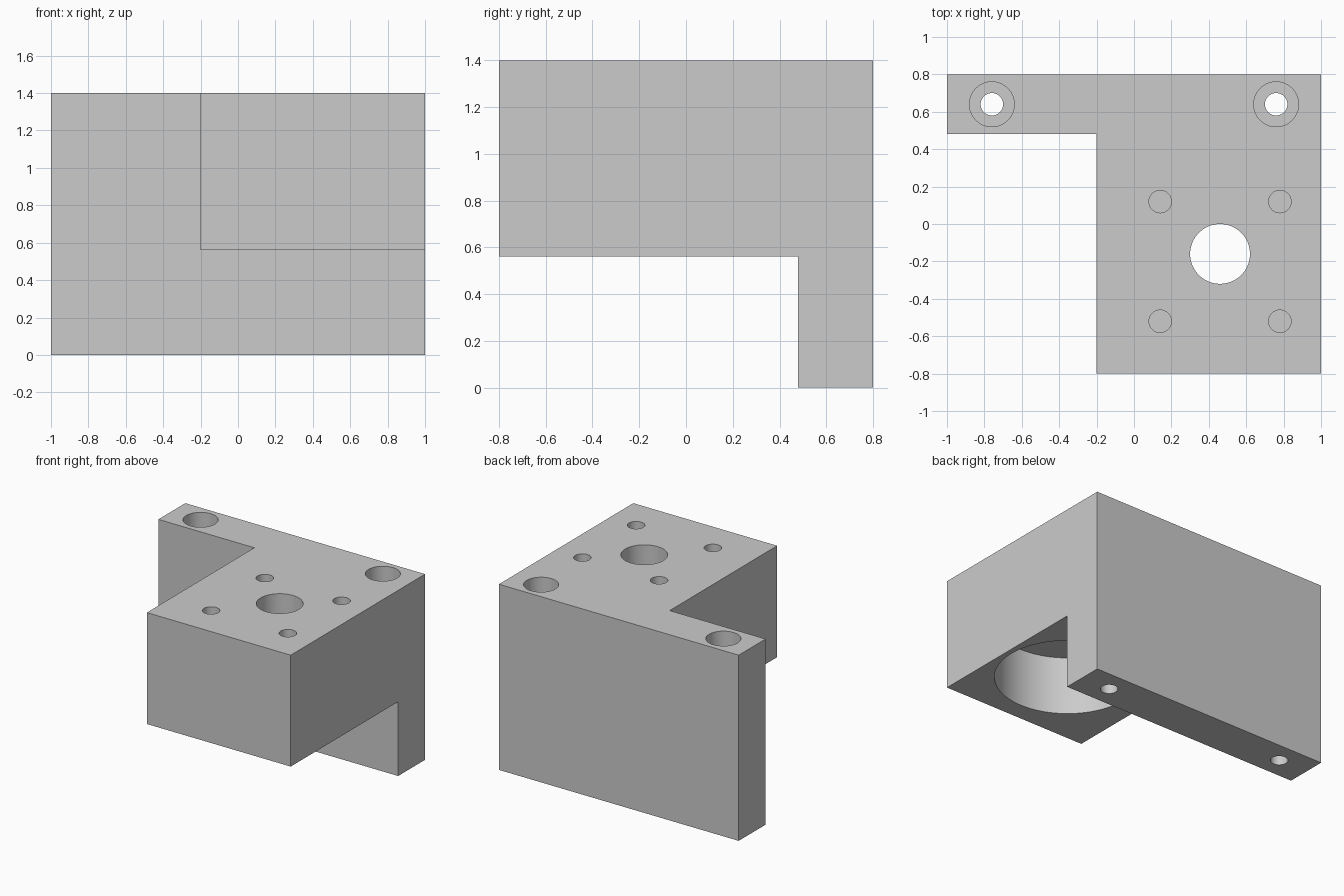
import bpy
import bmesh
from math import radians

if "Cube" in bpy.data.objects:
    bpy.data.objects.remove(bpy.data.objects["Cube"], do_unlink=True)

# Single machined-metal colour
metal = bpy.data.materials.new("plain_grey_metal")
metal.use_nodes = True
grey = (0.6, 0.6, 0.6, 1)
metal.diffuse_color = grey
metal.node_tree.nodes["Principled BSDF"].inputs["Base Color"].default_value = grey

TOP, SHELF = 1.4, 0.56
BACK, STEP, FRONT = 0.8, 0.48, -0.8
LEFT, INNER, RIGHT = -1, -0.2, 1


def prism(bm, outline, low, high):
    """Extrude a plan outline between two heights."""
    face = bm.faces.new([bm.verts.new((x, y, low)) for x, y in outline])
    result = bmesh.ops.extrude_face_region(bm, geom=[face], use_keep_orig=True)
    moved = [g for g in result["geom"] if isinstance(g, bmesh.types.BMVert)]
    bmesh.ops.translate(bm, verts=moved, vec=(0, 0, high - low))
    bmesh.ops.recalc_face_normals(bm, faces=bm.faces)


def make_object(name, bm):
    mesh = bpy.data.meshes.new(name)
    bm.to_mesh(mesh)
    bm.free()
    mesh.materials.append(metal)
    obj = bpy.data.objects.new(name, mesh)
    bpy.context.collection.objects.link(obj)
    return obj


def cut(target, cutter):
    """Apply a boolean difference and discard the cutter."""
    cutter.hide_render = True
    mod = target.modifiers.new("cut", "BOOLEAN")
    mod.operation = "DIFFERENCE"
    mod.solver = "EXACT"
    mod.object = cutter
    bpy.ops.object.select_all(action="DESELECT")
    bpy.context.view_layer.objects.active = target
    target.select_set(True)
    bpy.ops.object.modifier_apply(modifier=mod.name)
    bpy.data.objects.remove(cutter, do_unlink=True)


def drill(target, x, y, radius, low, high, sides=64):
    """Cut a vertical round hole between two heights."""
    bpy.ops.mesh.primitive_cylinder_add(
        vertices=sides, radius=radius, depth=high - low,
        location=(x, y, (low + high) / 2))
    cutter = bpy.context.object
    cutter.data.materials.append(metal)
    cut(target, cutter)


# L-shaped plan at full height
bm = bmesh.new()
prism(bm, [(LEFT, STEP), (INNER, STEP), (INNER, FRONT), (RIGHT, FRONT),
           (RIGHT, BACK), (LEFT, BACK)], 0, TOP)
bracket = make_object("mounting_bracket", bm)

# Clear the space below the overhanging block
bm = bmesh.new()
prism(bm, [(INNER - 0.1, FRONT - 0.1), (RIGHT + 0.1, FRONT - 0.1),
           (RIGHT + 0.1, STEP), (INNER - 0.1, STEP)], -0.1, SHELF)
cut(bracket, make_object("underside_cutter", bm))

# Counterbored bolt holes through the back plate
for x in (-0.76, 0.76):
    drill(bracket, x, 0.64, 0.06, -0.1, TOP + 0.1)
    drill(bracket, x, 0.64, 0.12, TOP - 0.24, TOP + 0.1)

# Wide bore from below and the shaft hole through its ceiling
drill(bracket, 0.46, -0.16, 0.5, SHELF - 0.1, 1.0, 128)
drill(bracket, 0.46, -0.16, 0.16, 0.9, TOP + 0.1)

# Four blind screw holes in the top
for x in (0.14, 0.78):
    for y in (-0.52, 0.12):
        drill(bracket, x, y, 0.06, TOP - 0.24, TOP + 0.1)

bpy.ops.object.select_all(action="DESELECT")
bracket.select_set(True)
bpy.context.view_layer.objects.active = bracket
bpy.ops.object.shade_smooth_by_angle(angle=radians(30))
